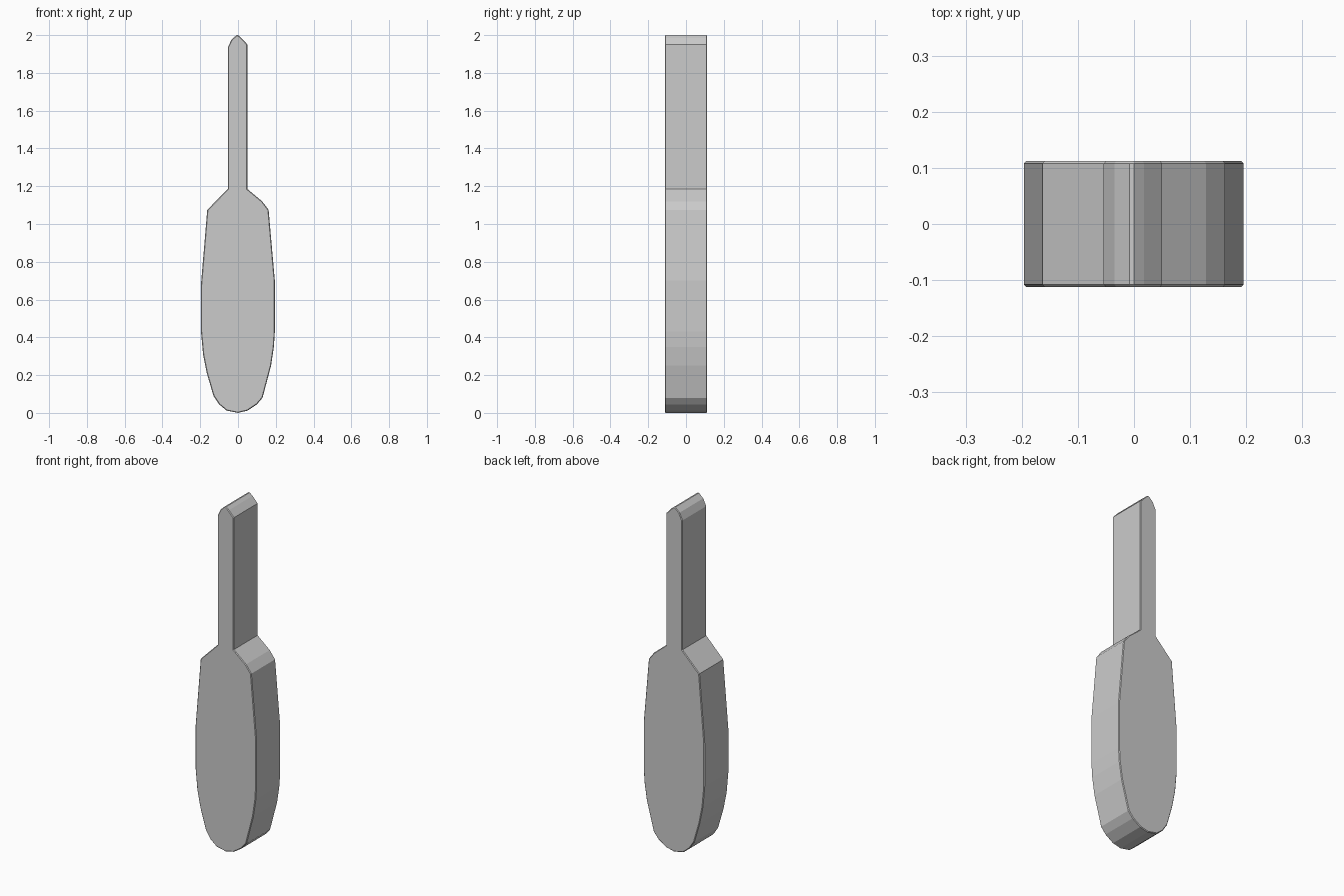
import bpy, bmesh

if "Cube" in bpy.data.objects:
    bpy.data.objects.remove(bpy.data.objects["Cube"])

# Paddle outline seen from the front (x, z), counter-clockwise from the bottom
outline = [
    (0.0, 0.0), (0.05, 0.012), (0.10, 0.045), (0.13, 0.08), (0.175, 0.25),
    (0.19, 0.35), (0.195, 0.43), (0.195, 0.70), (0.162, 1.075),
    (0.128, 1.12), (0.05, 1.185),                        # right shoulder
    (0.05, 1.95), (0.018, 1.985), (0.0, 2.0), (-0.008, 2.0),   # handle tip
    (-0.035, 1.975), (-0.054, 1.935),
    (-0.054, 1.185), (-0.163, 1.075),                    # left shoulder
    (-0.196, 0.68), (-0.196, 0.43), (-0.185, 0.31), (-0.165, 0.21),
    (-0.13, 0.09), (-0.10, 0.045), (-0.06, 0.012),
]
HALF = 0.112   # half thickness along y
RIM = 0.004    # tiny edge chamfer

# Extrude the outline along y
bm = bmesh.new()
face = bm.faces.new([bm.verts.new((x, -HALF, z)) for x, z in outline])
ext = bmesh.ops.extrude_face_region(bm, geom=[face])
new_verts = [g for g in ext["geom"] if isinstance(g, bmesh.types.BMVert)]
bmesh.ops.translate(bm, verts=new_verts, vec=(0, 2 * HALF, 0))

# Chamfer the front and back rims
rims = [e for e in bm.edges if abs(e.verts[0].co.y - e.verts[1].co.y) < 1e-6]
bmesh.ops.bevel(bm, geom=rims, offset=RIM, segments=1, affect='EDGES')
bmesh.ops.recalc_face_normals(bm, faces=bm.faces[:])

mesh = bpy.data.meshes.new("paddle")
bm.to_mesh(mesh)
bm.free()
paddle = bpy.data.objects.new("paddle", mesh)
bpy.context.collection.objects.link(paddle)
